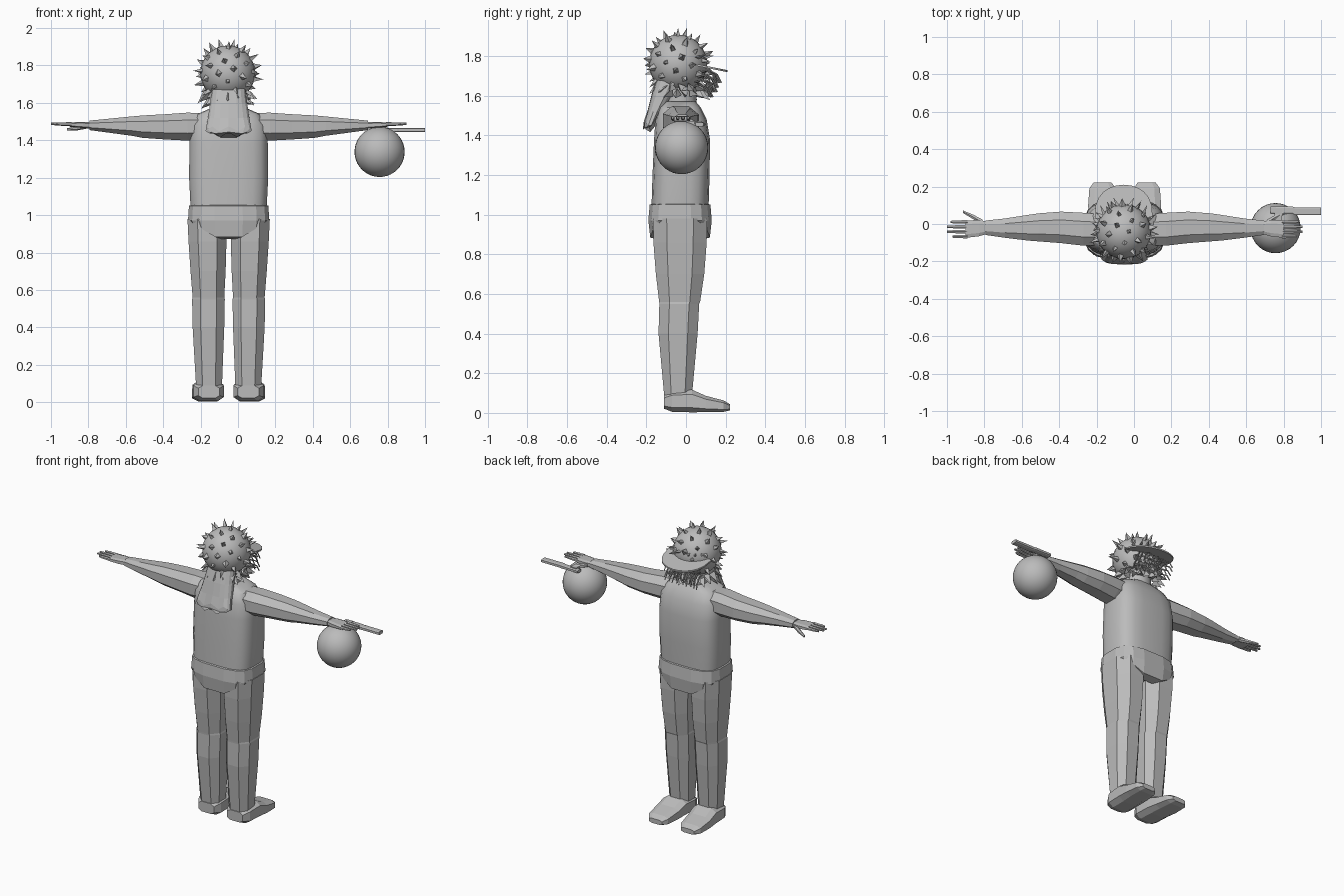
import bpy, bmesh, math, random
from mathutils import Vector

random.seed(4)
cube = bpy.data.objects.get("Cube")
if cube:
    bpy.data.objects.remove(cube)

grey = bpy.data.materials.new("plain grey")
grey.diffuse_color = (0.5, 0.5, 0.5, 1)
grey.use_nodes = True
grey.node_tree.nodes["Principled BSDF"].inputs["Base Color"].default_value = (0.5, 0.5, 0.5, 1)

MID = -0.05                                   # body centre line
HEAD = Vector((-0.055, -0.04, 1.76))
HEAD_R = 0.147


def finish(name, bm, smooth=None):
    bmesh.ops.recalc_face_normals(bm, faces=bm.faces[:])
    mesh = bpy.data.meshes.new(name)
    bm.to_mesh(mesh)
    bm.free()
    mesh.materials.append(grey)
    ob = bpy.data.objects.new(name, mesh)
    bpy.context.collection.objects.link(ob)
    if smooth:
        bpy.ops.object.select_all(action='DESELECT')
        ob.select_set(True)
        bpy.context.view_layer.objects.active = ob
        bpy.ops.object.shade_smooth_by_angle(angle=math.radians(smooth))
    return ob


def loft(name, axis, sections, n=8, power=1.0, side=1, smooth=None, tweak=None):
    """Rings along an axis: (position, centre a, centre b, radius a, radius b)."""
    bm = bmesh.new()
    rings = []
    for t, a, b, ra, rb in sections:
        ring = []
        for i in range(n):
            ang = math.tau * (i + 0.5) / n
            c, s = math.cos(ang), math.sin(ang)
            u = a + ra * math.copysign(abs(c) ** power, c)
            v = b + rb * math.copysign(abs(s) ** power, s)
            p = {'x': (t, u, v), 'y': (u, t, v), 'z': (u, v, t)}[axis]
            ring.append(bm.verts.new((MID + side * p[0], p[1], p[2])))
        rings.append(ring)
    for r0, r1 in zip(rings, rings[1:]):
        for i in range(n):
            j = (i + 1) % n
            bm.faces.new((r0[i], r0[j], r1[j], r1[i]))
    bm.faces.new(rings[0])
    bm.faces.new(rings[-1])
    if tweak:
        tweak(rings)
    return finish(name, bm, smooth)


def add_spike(bm, base, direction, radius, length, sides=4):
    d = direction.normalized()
    turn = d.to_track_quat('Z', 'Y')
    spin = random.random() * math.tau
    ring = [bm.verts.new(base + turn @ Vector((radius * math.cos(spin + math.tau * i / sides),
            radius * math.sin(spin + math.tau * i / sides), 0))) for i in range(sides)]
    tip = bm.verts.new(base + d * length)
    for i in range(sides):
        bm.faces.new((ring[i], ring[(i + 1) % sides], tip))
    bm.faces.new(ring)


def ball(name, centre, radius, segments=32, rings=20):
    bm = bmesh.new()
    bmesh.ops.create_uvsphere(bm, u_segments=segments, v_segments=rings, radius=radius)
    bmesh.ops.translate(bm, verts=bm.verts, vec=centre)
    return finish(name, bm, 40)


# Torso and neck
loft("torso", 'z', [(1.04, 0, -0.03, 0.205, 0.145), (1.2, 0, -0.025, 0.213, 0.145),
                    (1.38, 0, -0.02, 0.211, 0.142), (1.48, 0, -0.025, 0.205, 0.13),
                    (1.54, 0, -0.03, 0.17, 0.105), (1.57, 0, -0.03, 0.10, 0.08)],
     20, 0.6, smooth=35)
loft("neck", 'z', [(1.54, 0, -0.03, 0.085, 0.085), (1.68, 0, -0.03, 0.08, 0.085)], 12, smooth=40)


# Trunks with a hem that dips to the middle
def dip(rings):
    for v in rings[-2]:
        v.co.z = 0.84 + 0.6 * abs(v.co.x - MID)
    for v in rings[-1]:
        v.co.z = 0.85 + 0.5 * abs(v.co.x - MID)


loft("trunks", 'z', [(1.055, 0, -0.03, 0.2, 0.14), (1.05, 0, -0.03, 0.215, 0.155),
                     (0.97, 0, -0.03, 0.22, 0.162), (0.9, 0, -0.03, 0.212, 0.152),
                     (0.87, 0, -0.03, 0.13, 0.1)], 16, 0.65, tweak=dip)

# Limbs, mirrored about the body centre line
for side, word in ((1, "left"), (-1, "right")):
    loft(word + "_leg", 'z', [(0.98, 0.115, -0.03, 0.112, 0.145), (0.86, 0.113, -0.03, 0.108, 0.143),
                              (0.7, 0.11, -0.03, 0.1, 0.13), (0.56, 0.108, -0.032, 0.09, 0.11),
                              (0.55, 0.108, -0.034, 0.093, 0.107), (0.4, 0.108, -0.04, 0.09, 0.105),
                              (0.09, 0.105, -0.04, 0.074, 0.075)], 8, 0.8, side)
    loft(word + "_foot", 'y', [(-0.112, 0.105, 0.055, 0.06, 0.035), (-0.07, 0.107, 0.058, 0.085, 0.055),
                               (0.03, 0.11, 0.06, 0.086, 0.06), (0.1, 0.115, 0.045, 0.084, 0.043),
                               (0.19, 0.118, 0.034, 0.074, 0.03), (0.222, 0.118, 0.028, 0.05, 0.016)],
         8, 0.6, side)
    loft(word + "_arm", 'x', [(0.13, -0.03, 1.475, 0.09, 0.075), (0.22, -0.028, 1.473, 0.094, 0.08),
                              (0.34, -0.018, 1.472, 0.09, 0.072), (0.46, -0.018, 1.473, 0.08, 0.064),
                              (0.52, -0.02, 1.476, 0.073, 0.055), (0.64, -0.022, 1.478, 0.055, 0.04),
                              (0.745, -0.02, 1.48, 0.041, 0.027)], 8, 0.85, side)
    loft(word + "_palm", 'x', [(0.735, -0.02, 1.48, 0.034, 0.018), (0.78, -0.022, 1.482, 0.046, 0.017),
                               (0.85, -0.028, 1.484, 0.048, 0.012)], 8, 0.6, side)
    for k, tip in enumerate((0.92, 0.95, 0.95, 0.93)):
        y = -0.067 + 0.026 * k
        loft(f"{word}_finger_{k + 1}", 'x', [(0.84, y, 1.486, 0.011, 0.011), (0.9, y, 1.487, 0.01, 0.009),
                                             (tip, y, 1.488, 0.007, 0.006)], 6, 1, side)
    loft(word + "_thumb", 'x', [(0.76, 0.008, 1.475, 0.018, 0.013), (0.81, 0.038, 1.465, 0.014, 0.012),
                                (0.865, 0.066, 1.458, 0.008, 0.006)], 6, 1, side)

# Held ball and the slim rod beside it
ball("held_ball", (0.757, -0.022, 1.338), 0.134)
loft("rod", 'x', [(0.78, 0.075, 1.455, 0.02, 0.01), (0.9, 0.073, 1.455, 0.02, 0.012),
                  (0.91, 0.068, 1.455, 0.022, 0.012), (1.05, 0.068, 1.455, 0.022, 0.011)], 8, 0.5)
loft("rod_grip", 'x', [(0.8, 0.04, 1.46, 0.045, 0.012), (0.84, 0.04, 1.46, 0.045, 0.012)], 4, 0.3)

# Head with short spikes spread over it
ball("head", HEAD, HEAD_R, 24, 16)
bm = bmesh.new()
COUNT = 56
for i in range(COUNT):
    z = 1 - 2 * (i + 0.5) / COUNT
    r = math.sqrt(1 - z * z)
    d = Vector((r * math.cos(i * 2.4), r * math.sin(i * 2.4), z))
    if z > -0.7:
        lean = d + Vector((0, 0, 0.25 * random.uniform(-1, 1)))
        add_spike(bm, HEAD + d * (HEAD_R - 0.006), lean, random.uniform(0.014, 0.022),
                  random.uniform(0.035, 0.055))
finish("head_spikes", bm)

# Flat visor over the face, sloping forwards
bm = bmesh.new()
outline = []
for i in range(13):
    a = math.pi * i / 12
    y = 0.03 + 0.18 * math.sin(a) ** 0.7
    outline.append((HEAD.x + 0.155 * math.cos(a), y, 1.765 - 0.2 * y))
top = [bm.verts.new((x, y, z + 0.005)) for x, y, z in outline]
low = [bm.verts.new((x, y, z - 0.005)) for x, y, z in outline]
bm.faces.new(top)
bm.faces.new(low)
for i in range(len(top)):
    j = (i + 1) % len(top)
    bm.faces.new((top[i], top[j], low[j], low[i]))
finish("visor", bm)

# Brows and nose
bm = bmesh.new()
for s in (-1, 1):
    for k in range(3):
        add_spike(bm, HEAD + Vector((s * (0.025 + 0.035 * k), 0.12 - 0.02 * k, 0.03)),
                  Vector((s * 0.5, 1, 0.2)), 0.016, 0.07, 3)
add_spike(bm, HEAD + Vector((0, 0.13, -0.04)), Vector((0, 1, -0.3)), 0.025, 0.05)
finish("brows_and_nose", bm)

# Ragged collar of spikes under the jaw
bm = bmesh.new()
for ring in range(2):
    for i in range(16):
        a = math.tau * (i + 0.5 * ring) / 16
        d = Vector((math.cos(a), math.sin(a), 0))
        base = Vector((HEAD.x, -0.025, 1.645 - 0.03 * ring)) + d * (0.115 - 0.02 * ring)
        add_spike(bm, base, d + Vector((0, 0, random.uniform(-1.1, -0.2))), 0.024,
                  random.uniform(0.045, 0.07), 3)
finish("jaw_spikes", bm)

# Curling beard strands
curve = bpy.data.curves.new("beard_strands", 'CURVE')
curve.dimensions = '3D'
curve.bevel_depth = 0.004
curve.bevel_resolution = 0
for row in range(4):
    for i in range(9):
        x = 0.022 * (i - 4) + random.uniform(-0.006, 0.006)
        z = 1.715 - 0.024 * row
        y = 0.085 - 0.012 * row - 2 * x * x
        reach = random.uniform(0.07, 0.1)
        path = [(0, 0), (0.4, 0.012), (0.8, -0.01), (1, -0.05)]
        spline = curve.splines.new('POLY')
        spline.points.add(len(path) - 1)
        for p, (f, drop) in zip(spline.points, path):
            p.co = (HEAD.x + x * (1 + 0.3 * f), y + reach * f, z + drop, 1)
curve.materials.append(grey)
bpy.context.collection.objects.link(bpy.data.objects.new("beard_strands", curve))

# Long hair hanging down the back, with a wavy hem
def wavy(rings):
    for v in rings[-1] + rings[-2]:
        v.co.z += 0.014 * math.cos((v.co.x - MID) * 70)


loft("back_hair", 'z', [(1.68, 0, -0.09, 0.09, 0.06), (1.6, 0, -0.12, 0.1, 0.055),
                        (1.52, 0, -0.155, 0.112, 0.04), (1.46, 0, -0.182, 0.125, 0.03),
                        (1.43, 0, -0.198, 0.105, 0.018)], 18, 0.8, tweak=wavy)
